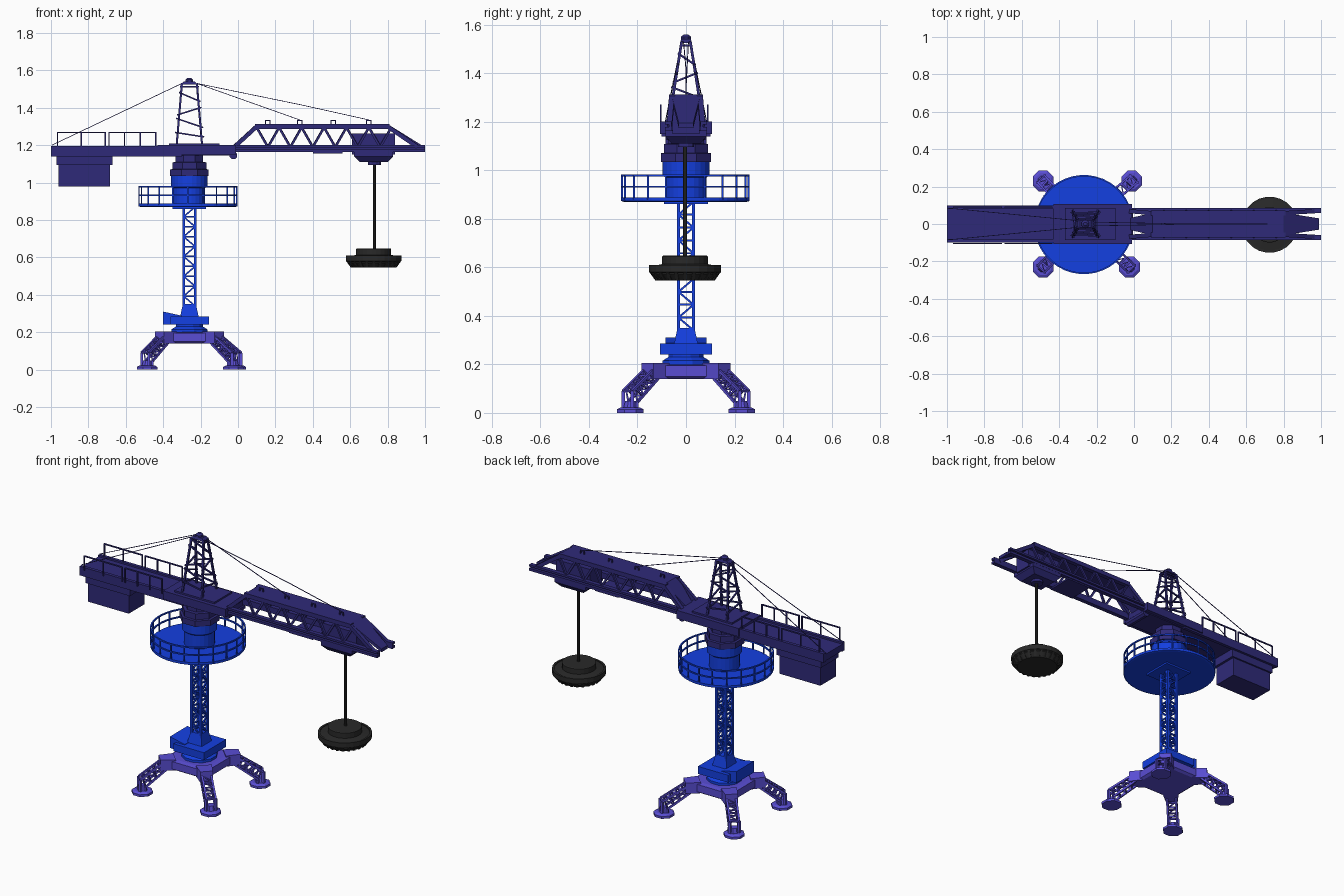
import bpy, bmesh
from math import sin, cos, pi
from mathutils import Vector as V

if "Cube" in bpy.data.objects:
    bpy.data.objects.remove(bpy.data.objects["Cube"])


def material(name, rgb):
    m = bpy.data.materials.new(name)
    m.diffuse_color = (*rgb, 1)
    m.use_nodes = True
    m.node_tree.nodes["Principled BSDF"].inputs["Base Color"].default_value = m.diffuse_color
    return m


NAVY = material("navy", (0.028, 0.023, 0.19))
BLUE = material("blue", (0.007, 0.05, 0.75))
VIOLET = material("violet", (0.1, 0.075, 0.65))
BLACK = material("black", (0.022, 0.022, 0.022))
CX = -0.26  # mast axis


class Part:
    """Collects lofted solids into one named object."""
    def __init__(self, name, mat):
        self.name, self.mat, self.bm = name, mat, bmesh.new()

    def loft(self, rings, closed=False):
        vs = [[self.bm.verts.new(p) for p in r] for r in rings]
        n = len(vs[0])
        for a, b in zip(vs, vs[1:] + (vs[:1] if closed else [])):
            for i in range(n):
                self.bm.faces.new((a[i], a[(i + 1) % n], b[(i + 1) % n], b[i]))
        if not closed:
            self.bm.faces.new(vs[0][::-1])
            self.bm.faces.new(vs[-1])

    def taper(self, lo, hi):
        # lo and hi: (x0, x1, y0, y1, z)
        self.loft([[(a, c, z), (b, c, z), (b, d, z), (a, d, z)] for a, b, c, d, z in (lo, hi)])

    def box(self, x0, x1, y0, y1, z0, z1):
        self.taper((x0, x1, y0, y1, z0), (x0, x1, y0, y1, z1))

    def bar(self, a, b, w, sides=4):
        a, b = V(a), V(b)
        d = (b - a).normalized()
        u = d.cross(V((0, 1, 0) if abs(d.z) > 0.9 else (0, 0, 1))).normalized()
        v = d.cross(u)
        r = w / 2 / cos(pi / sides)
        offs = [u * r * cos((i + .5) * 2 * pi / sides) + v * r * sin((i + .5) * 2 * pi / sides)
                for i in range(sides)]
        self.loft([[p + o for o in offs] for p in (a, b)])

    def lathe(self, c, profile, n, closed=False):
        self.loft([[(c[0] + r * cos((i + .5) * 2 * pi / n), c[1] + r * sin((i + .5) * 2 * pi / n), z)
                    for i in range(n)] for r, z in profile], closed)

    def done(self):
        bmesh.ops.recalc_face_normals(self.bm, faces=self.bm.faces)
        me = bpy.data.meshes.new(self.name)
        self.bm.to_mesh(me)
        self.bm.free()
        me.materials.append(self.mat)
        ob = bpy.data.objects.new(self.name, me)
        bpy.context.collection.objects.link(ob)


SIGNS = [(1, 1), (-1, 1), (-1, -1), (1, -1)]

# Lattice legs with octagonal feet
for k, (sx, sy) in enumerate(SIGNS):
    p = Part(f"leg_{k + 1}", VIOLET)
    d, t = V((sx, sy, 0)).normalized(), V((-sy, sx, 0)).normalized()
    shift = V(((.018, .004, .004, .006)[k], 0, 0))
    at = lambda r, s, z: V((CX, 0, z)) + d * r + t * s + shift * min(1, max(0, (r - .2) / .12))
    up = lambda f, s: at(.22 + .12 * f, s, .175 - .085 * f)
    lo = lambda f, s: at(.18 + .13 * f, s, .15 - .105 * f)
    for s in (-.026, .026):
        p.bar(up(0, s), up(1, s), .011)
        p.bar(lo(0, s), lo(1, s), .011)
        p.bar(up(1, s), at(.34, s, .02), .014)
        p.bar(lo(1, s), at(.31, s, .02), .012)
        for i in range(4):
            p.bar(lo(i / 4, s), up((i + .5) / 4, s), .007)
            p.bar(up((i + .5) / 4, s), lo((i + 1) / 4, s), .007)
    for i in range(5):
        f = i / 4
        p.bar(up(f, -.026), up(f, .026), .008)
        p.bar(lo(f, -.026), lo(f, .026), .008)
        if i < 4:
            p.bar(up(f, -.026), up(f + .25, .026), .006)
    c = at(.325, 0, 0)
    p.lathe(c, [(.06, 0), (.06, .014), (.045, .022)], 8)
    p.lathe(c, [(.03, .02), (.022, .05)], 8)
    p.done()

# Hub with a lug at each corner
p = Part("base_hub", VIOLET)
p.loft([[(CX + x * h, y * h, z) for x, y in ((1, .6), (.6, 1), (-.6, 1), (-1, .6), (-1, -.6),
        (-.6, -1), (.6, -1), (1, -.6))] for h, z in ((.13, .14), (.145, .15), (.145, .195), (.12, .2))])
for sx, sy in SIGNS:
    d, t = V((sx, sy, 0)).normalized(), V((-sy, sx, 0)).normalized()
    p.loft([[V((CX, 0, z)) + d * r + t * s for r, s in ((.14, -.045), (.225, -.035), (.225, .035), (.14, .045))]
            for z in (.14, .205)])
p.done()

# Blue slewing base, machinery box and mast foot
p = Part("mast_base", BLUE)
p.lathe((CX, 0), [(.1, .195), (.1, .215), (.075, .23), (.075, .25)], 12)
p.box(-.36, -.155, -.107, .107, .24, .285)
p.loft([[(-.40, y, .24), (-.30, y, .24), (-.30, y, .288), (-.40, y, .31)] for y in (-.085, .085)])
p.taper((-.31, -.21, -.05, .05, .28), (-.295, -.225, -.035, .035, .35))
p.done()

# Lattice mast
p = Part("lattice_mast", BLUE)
h, n, z0, z1 = .031, 10, .34, .87
dz = (z1 - z0) / n
corner = lambda i, z: (CX + SIGNS[i % 4][0] * h, SIGNS[i % 4][1] * h, z)
for i in range(4):
    p.bar(corner(i, z0), corner(i, z1), .014)
    for j in range(n):
        z, e = z0 + j * dz, (j + i // 2) % 2
        p.bar(corner(i, z), corner(i + 1, z), .008)
        p.bar(corner(i + e, z), corner(i + 1 - e, z + dz), .008)
p.done()

# Round platform and its railing
PC = (-.268, -.003)
p = Part("round_platform", BLUE)
p.lathe(PC, [(.255, .87), (.265, .873), (.265, .888), (.25, .888)], 40)
p.box(CX - .09, CX + .09, -.09, .09, .86, .872)
p.done()
p = Part("platform_railing", BLUE)
for z in (.932, .978):
    p.lathe(PC, [(.257, z - .004), (.265, z - .004), (.265, z + .004), (.257, z + .004)], 40, True)
for i in range(20):
    x, y = PC[0] + .261 * cos(i * pi / 10), PC[1] + .261 * sin(i * pi / 10)
    p.bar((x, y, .88), (x, y, .98), .007)
p.done()

# Turret and turntable
p = Part("turret", BLUE)
p.lathe((CX, 0), [(.085, .88), (.085, .97), (.098, .98), (.098, 1.035)], 24)
p.done()
p = Part("turntable", NAVY)
p.lathe((CX, 0), [(.112, 1.035), (.112, 1.07), (.098, 1.072), (.098, 1.108), (.08, 1.11), (.08, 1.16)], 8)
p.done()

# Counter jib deck, counterweight, deck railings
p = Part("counter_jib", NAVY)
p.box(-1, -.02, -.085, .085, 1.145, 1.185)
for s in (-1, 1):
    y = sorted((s * .08, s * .1))
    p.box(-1, -.3, *y, 1.14, 1.195)
p.box(-.43, -.01, -.108, .108, 1.15, 1.2)
p.box(-.37, -.1, -.085, .085, 1.2, 1.21)
p.bar((-.025, -.08, 1.145), (-.025, .08, 1.145), .04, 8)
p.done()
p = Part("counterweight", NAVY)
p.box(-.97, -.67, -.085, .085, 1.095, 1.145)
p.box(-.96, -.685, -.075, .075, .98, 1.1)
p.done()
p = Part("deck_railings", NAVY)
for y in (-.104, .09):
    for x0, x1, n in ((-.965, -.71, 2), (-.69, -.44, 3)):
        for i in range(n + 1):
            x = x0 + (x1 - x0) * i / n
            p.bar((x, y, 1.18), (x, y, 1.27), .007)
        p.bar((x0, y, 1.268), (x1, y, 1.268), .007)
p.done()

# Tapered lattice peak with slanted, overshooting rungs
p = Part("peak_tower", NAVY)
def tc(i, f):
    sx, sy = SIGNS[i % 4]
    return V((CX + sx * (.068 - .028 * f), sy * (.07 - .052 * f), 1.2 + .33 * f))
for i in range(4):
    p.bar(tc(i, 0), tc(i, 1), .011)
    for f, g in ((.14, .2), (.3, .42), (.6, .5), (.72, .84), (.95, .95)):
        if i >= 2:
            f, g = g, f
        a, b = tc(i, f), tc(i + 1, g)
        e = (b - a) * .12
        p.bar(a - e, b + e, .008)
p.taper((CX - .045, CX + .045, -.025, .025, 1.525), (CX - .03, CX + .03, -.02, .02, 1.54))
p.lathe((CX, 0), [(.022, 1.535), (.022, 1.55), (.01, 1.56)], 8)
p.done()

# Boom: bottom rails, roof plate, sloped ends, truss sides
p = Part("boom", NAVY)
slab = lambda a, b: p.loft([[(x, -w, z), (x, w, z), (x, w, z - .02), (x, -w, z - .02)] for x, w, z in (a, b)])
slab((.1, .06, 1.313), (.8, .06, 1.313))
slab((.8, .06, 1.313), (.99, .03, 1.195))
slab((.1, .06, 1.313), (-.05, .025, 1.17))
for s in (-1, 1):
    y = sorted((s * .06, s * .086))
    p.box(-.03, 1, *y, 1.163, 1.178)
    p.box(-.03, 1, *sorted((s * .06, s * .07)), 1.163, 1.2)
    p.box(-.03, 1, *y, 1.188, 1.2)
    p.bar((.09, s * .058, 1.3), (.81, s * .058, 1.3), .026)
    p.bar((.1, s * .058, 1.3), (-.02, s * .068, 1.19), .022)
    p.bar((.8, s * .058, 1.3), (.96, s * .068, 1.19), .022)
    n = 12
    for i in range(n):
        pts = [(.1 + .72 * k / n, s * (.058 if k % 2 == 0 else .068), 1.295 if k % 2 == 0 else 1.19)
               for k in (i, i + 1)]
        p.bar(*pts, .012)
p.box(.4, .56, -.08, .08, 1.155, 1.166)
p.done()
p = Part("boom_lifting_eyes", NAVY)
for x in (.16, .33, .51, .70):
    for dx in (-.012, .012):
        p.bar((x + dx, 0, 1.31), (x + dx, 0, 1.33), .006)
    p.bar((x - .015, 0, 1.331), (x + .015, 0, 1.331), .006)
p.done()

# Trolley under the boom
p = Part("trolley", NAVY)
p.box(.61, .84, -.055, .055, 1.15, 1.262)
p.taper((.65, .80, -.06, .06, 1.11), (.62, .83, -.085, .085, 1.14))
p.box(.62, .83, -.085, .085, 1.14, 1.163)
p.lathe((.73, 0), [(.035, 1.095), (.035, 1.115)], 12)
p.done()

# Stay cables
p = Part("stay_cables", NAVY)
for s in (-1, 1):
    p.bar((CX - .04, s * .018, 1.53), (-.995, s * .085, 1.2), .0035)
p.bar((CX + .04, .01, 1.53), (.33, 0, 1.335), .0035)
mid = (.34, 0, 1.415)
p.bar((CX + .04, -.01, 1.53), mid, .0035)
p.bar(mid, (.70, 0, 1.335), .0035)
p.done()

# Hoist rope and lifting magnet
p = Part("hoist_rope", BLACK)
p.bar((.73, -.004, .64), (.73, -.004, 1.11), .016, 8)
p.done()
p = Part("lifting_magnet", BLACK)
MC = (.725, -.004)
p.lathe(MC, [(.115, .545), (.14, .57), (.14, .605), (.095, .613), (.095, .645), (.09, .648)], 24)
p.lathe(MC, [(.138, .575), (.15, .58), (.15, .61), (.138, .61)], 24, True)
for i in range(24):
    u = V((cos(i * pi / 12), sin(i * pi / 12), 0))
    p.bar(V((*MC, .55)) + u * .117, V((*MC, .585)) + u * .142, .014)
p.done()
